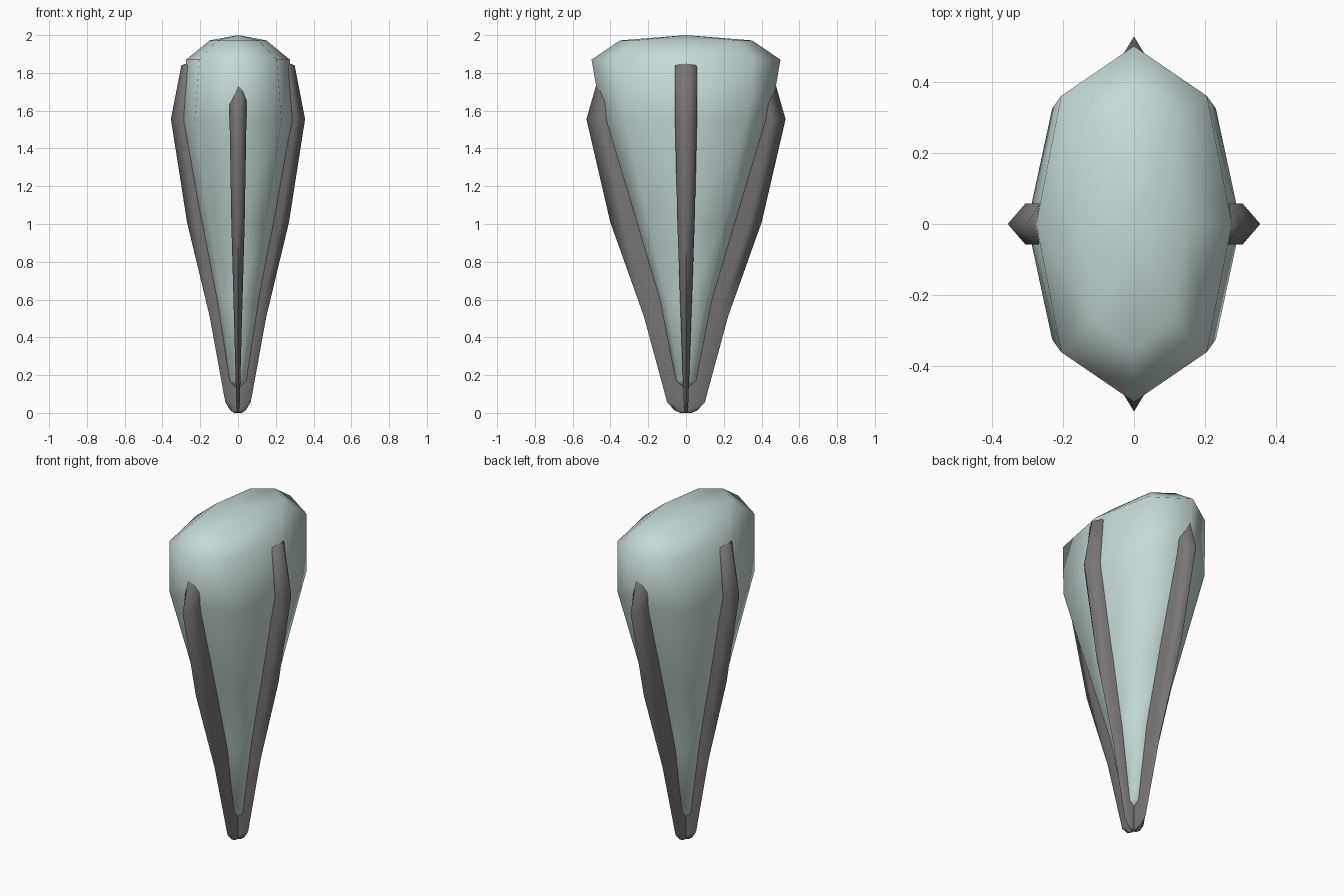
import bpy, bmesh, math
from mathutils import Matrix

if "Cube" in bpy.data.objects:
    bpy.data.objects.remove(bpy.data.objects["Cube"], do_unlink=True)


def material(name, color):
    m = bpy.data.materials.new(name)
    m.use_nodes = True
    m.diffuse_color = (*color, 1)
    m.node_tree.nodes["Principled BSDF"].inputs["Base Color"].default_value = (*color, 1)
    return m


def loft(name, rings, mat, angle, start=None, end=None):
    """Skin closed rings of points; each end is a tip point or a flat cap."""
    bm = bmesh.new()
    loops = [[bm.verts.new(p) for p in ring] for ring in rings]
    n = len(loops[0])
    for a, b in zip(loops, loops[1:]):
        for i in range(n):
            j = (i + 1) % n
            bm.faces.new((a[i], a[j], b[j], b[i]))
    for loop, tip in ((loops[0], start), (loops[-1], end)):
        if tip is None:
            bm.faces.new(loop)
        else:
            t = bm.verts.new(tip)
            for i in range(n):
                bm.faces.new((loop[i], loop[(i + 1) % n], t))
    bmesh.ops.recalc_face_normals(bm, faces=bm.faces)
    mesh = bpy.data.meshes.new(name)
    bm.to_mesh(mesh)
    bm.free()
    mesh.materials.append(mat)
    ob = bpy.data.objects.new(name, mesh)
    bpy.context.collection.objects.link(ob)
    bpy.ops.object.select_all(action="DESELECT")
    ob.select_set(True)
    bpy.context.view_layer.objects.active = ob
    bpy.ops.object.shade_smooth_by_angle(angle=math.radians(angle))
    return ob


shell_mat = material("pale teal", (0.56, 0.70, 0.68))
fin_mat = material("dark grey", (0.19, 0.18, 0.18))


# Eight-sided pod: height, side reach, front reach, corner x, corner y
def pod_ring(z, sx, fy, cx, cy):
    return [(sx, 0, z), (cx, cy, z), (0, fy, z), (-cx, cy, z),
            (-sx, 0, z), (-cx, -cy, z), (0, -fy, z), (cx, -cy, z)]


pod = [(0.17, 0.05, 0.06, 0.035, 0.04),
       (0.6, 0.12, 0.15, 0.085, 0.105),
       (1.0, 0.20, 0.275, 0.145, 0.20),
       (1.55, 0.30, 0.445, 0.23, 0.325),
       (1.87, 0.275, 0.5, 0.205, 0.36),
       (1.972, 0.15, 0.35, 0.11, 0.27)]
loft("pod_shell", [pod_ring(*p) for p in pod], shell_mat, 180, (0, 0, 0.12), (0, 0, 2))

# Fins: ridge reach, height, half width, shoulder depth
fin = [(0.02, 0.0, 0.006, 0.008),
       (0.04, 0.013, 0.008, 0.012),
       (0.067, 0.055, 0.012, 0.02),
       (0.15, 0.51, 0.028, 0.035),
       (0.27, 1.01, 0.046, 0.045),
       (0.355, 1.555, 0.058, 0.05),
       (0.30, 1.84, 0.058, 0.035)]


def fin_ring(reach, z, w, d):
    return [(0, -w, z), (reach - d, -w, z), (reach, 0, z), (reach - d, w, z), (0, w, z)]


for i, side in enumerate(("left", "back", "right", "front")):
    rings = [fin_ring(*f) for f in fin]
    ob = loft(side + "_fin", rings, fin_mat, 85, None, (0.25, 0, 1.86))
    stretch = Matrix.Diagonal((1.485, 0.77, 1, 1)) if i % 2 else Matrix.Identity(4)
    ob.data.transform(Matrix.Rotation(i * math.pi / 2, 4, "Z") @ stretch)
